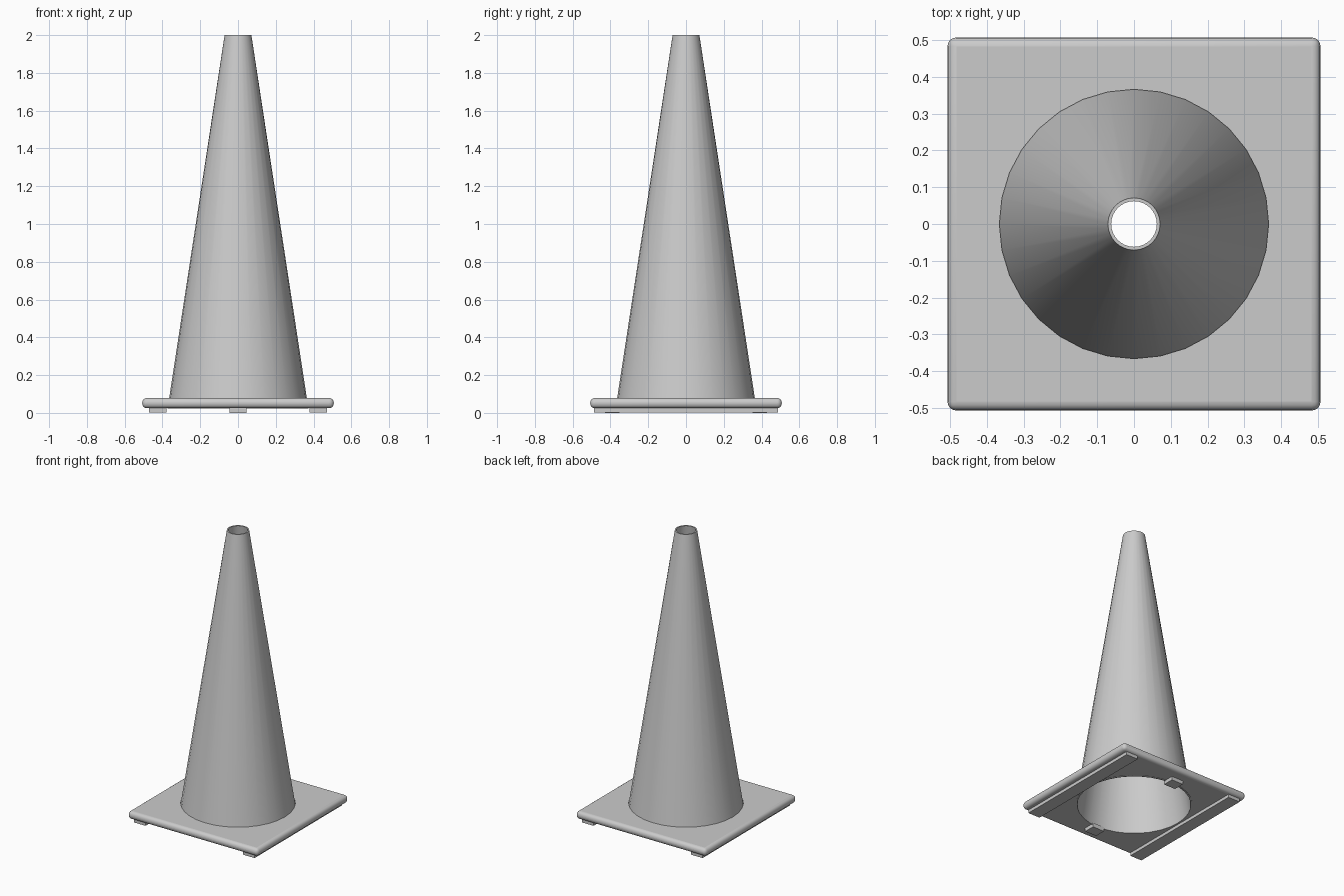
import bpy, bmesh, math

if "Cube" in bpy.data.objects:
    bpy.data.objects.remove(bpy.data.objects["Cube"])

SIDES = 32


def box(name, x0, x1, y0, y1, z0, z1, bevel=0.0, segments=3):
    bpy.ops.mesh.primitive_cube_add(size=1, location=((x0 + x1) / 2, (y0 + y1) / 2, (z0 + z1) / 2))
    ob = bpy.context.object
    ob.name = name
    ob.scale = (x1 - x0, y1 - y0, z1 - z0)
    bpy.ops.object.transform_apply(location=False, rotation=False, scale=True)
    if bevel:
        mod = ob.modifiers.new("rounded_edges", 'BEVEL')
        mod.width = bevel
        mod.segments = segments
    return ob


def lathe_ring(name, profile):
    """Revolve a closed (radius, z) profile around the z axis."""
    bm = bmesh.new()
    rings = []
    for i in range(SIDES):
        a = 2 * math.pi * i / SIDES
        rings.append([bm.verts.new((r * math.cos(a), r * math.sin(a), z)) for r, z in profile])
    n = len(profile)
    for i in range(SIDES):
        a, b = rings[i], rings[(i + 1) % SIDES]
        for j in range(n):
            k = (j + 1) % n
            bm.faces.new((a[j], b[j], b[k], a[k]))
    bmesh.ops.recalc_face_normals(bm, faces=bm.faces)
    mesh = bpy.data.meshes.new(name)
    bm.to_mesh(mesh)
    bm.free()
    ob = bpy.data.objects.new(name, mesh)
    bpy.context.collection.objects.link(ob)
    return ob


def smooth(ob, angle=35):
    bpy.ops.object.select_all(action='DESELECT')
    ob.select_set(True)
    bpy.context.view_layer.objects.active = ob
    bpy.ops.object.shade_smooth_by_angle(angle=math.radians(angle))


# Hollow cone, open at both ends
cone = lathe_ring("cone_shell", [(0.373, 0.022), (0.071, 2.0), (0.062, 2.0), (0.363, 0.022)])
smooth(cone)

# Rounded square base plate with a round opening under the cone
plate = box("base_plate", -0.507, 0.507, -0.507, 0.507, 0.025, 0.079, bevel=0.024, segments=4)
bpy.ops.mesh.primitive_cylinder_add(vertices=SIDES, radius=0.366, depth=0.4)
cutter = bpy.context.object
cutter.name = "opening_cutter"
cutter.hide_render = True
cutter.hide_viewport = True
cutter.display_type = 'WIRE'
hole = plate.modifiers.new("opening", 'BOOLEAN')
hole.operation = 'DIFFERENCE'
hole.solver = 'EXACT'
hole.object = cutter
smooth(plate)

# Feet: long strips at the sides, short blocks at front and back
for s, side, end in ((-1, "left", "front"), (1, "right", "back")):
    xs = sorted((s * 0.378, s * 0.47))
    box(side + "_foot_strip", xs[0], xs[1], -0.487, 0.487, 0.003, 0.03)
    ys = sorted((s * 0.352, s * 0.43))
    box(end + "_foot_block", -0.045, 0.045, ys[0], ys[1], 0.0, 0.03)
